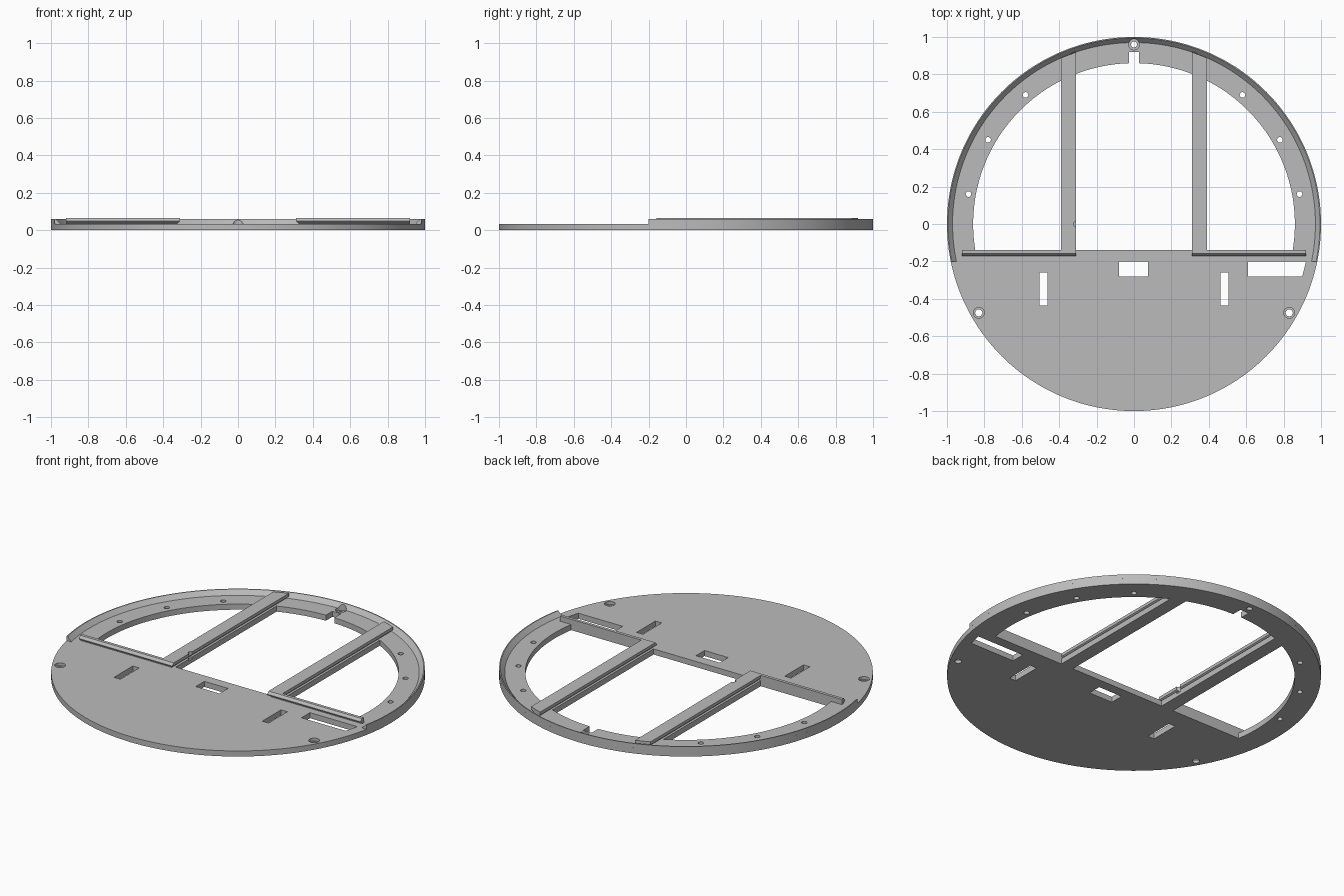
import bpy, bmesh
from math import sin, cos, asin, acos, pi, radians

cube = bpy.data.objects.get("Cube")
if cube:
    bpy.data.objects.remove(cube, do_unlink=True)

grey = bpy.data.materials.new("plain grey")
grey.use_nodes = True
colour = (0.5, 0.5, 0.5, 1)
grey.diffuse_color = colour
grey.node_tree.nodes["Principled BSDF"].inputs["Base Color"].default_value = colour

PLATE, RIM, RAIL = 0.033, 0.059, 0.064   # top heights
EDGE, OPEN_R, SEAT_R = -0.14, 0.86, 0.97  # opening edge, opening and rim radii


def loft(name, rings):
    """Skin a row of matching closed rings and cap both ends."""
    bm = bmesh.new()
    rows = [[bm.verts.new(p) for p in ring] for ring in rings]
    n = len(rows[0])
    for a, b in zip(rows, rows[1:]):
        for i in range(n):
            j = (i + 1) % n
            bm.faces.new((a[i], a[j], b[j], b[i]))
    bm.faces.new(rows[0])
    bm.faces.new(rows[-1])
    bmesh.ops.recalc_face_normals(bm, faces=bm.faces)
    mesh = bpy.data.meshes.new(name)
    bm.to_mesh(mesh)
    bm.free()
    mesh.materials.append(grey)
    ob = bpy.data.objects.new(name, mesh)
    bpy.context.collection.objects.link(ob)
    return ob


def prism(name, outline, z0=-0.1, z1=0.2):
    return loft(name, [[(x, y, z) for x, y in outline] for z in (z0, z1)])


def circle(x, y, r, n=32):
    return [(x + r * cos(2 * pi * i / n), y + r * sin(2 * pi * i / n)) for i in range(n)]


def box(x0, x1, y0, y1):
    return [(x0, y0), (x1, y0), (x1, y1), (x0, y1)]


def arc(r, a0, a1, n=48):
    return [(r * cos(a0 + (a1 - a0) * i / n), r * sin(a0 + (a1 - a0) * i / n))
            for i in range(n + 1)]


def flip(outline, s):
    return [(s * x, y) for x, y in outline]


def cut(ob, outline, z0=-0.1, z1=0.2):
    """Subtract a prism from an object."""
    tool = prism("cutter", outline, z0, z1)
    tool.hide_render = True
    mod = ob.modifiers.new("cut", "BOOLEAN")
    mod.operation, mod.solver, mod.object = "DIFFERENCE", "EXACT", tool
    bpy.context.view_layer.objects.active = ob
    bpy.ops.object.modifier_apply(modifier=mod.name)
    bpy.data.objects.remove(tool, do_unlink=True)


def smooth(ob):
    bpy.ops.object.select_all(action="DESELECT")
    ob.select_set(True)
    bpy.context.view_layer.objects.active = ob
    bpy.ops.object.shade_smooth_by_angle(angle=radians(25))


# Round base plate
plate = prism("base_plate", circle(0, 0, 1, 192), 0, PLATE)

# Raised rim with a sloping inner face, round the back
section = [(SEAT_R, PLATE), (1, PLATE), (1, RIM), (0.994, RIM)]
steps = 112
rings = []
for i in range(steps + 1):
    ring = []
    for r, z in section:
        start = -asin(0.2 / r)
        a = start + (pi - 2 * start) * i / steps
        ring.append((r * cos(a), r * sin(a), z))
    rings.append(ring)
rim = loft("raised_rim", rings)

# Large openings: the middle bay and the two side bays
cut(plate, [(-0.31, EDGE), (0.31, EDGE)] + arc(OPEN_R, acos(0.31 / OPEN_R), pi - acos(0.31 / OPEN_R)))
side_bay = [(0.39, EDGE)] + arc(OPEN_R, asin(EDGE / OPEN_R), acos(0.39 / OPEN_R))
for s in (-1, 1):
    cut(plate, flip(side_bay, s))

# Slots in the front half
cut(plate, box(-0.08, 0.075, -0.28, -0.2))
cut(plate, [(0.61, -0.28), (0.9, -0.28), (0.92, -0.2), (0.61, -0.2)])
for s in (-1, 1):
    cut(plate, flip(box(0.463, 0.505, -0.435, -0.26), s))

# Small holes round the ring and recessed screw holes in front
for s in (-1, 1):
    for x, y in ((0.58, 0.69), (0.78, 0.45), (0.885, 0.16)):
        cut(plate, circle(s * x, y, 0.015, 24))
    cut(plate, circle(s * 0.83, -0.475, 0.019))
    cut(plate, circle(s * 0.83, -0.475, 0.029), 0.016)

# Back notch and recessed screw hole
cut(plate, box(-0.028, 0.028, 0.8, 0.92))
cut(plate, circle(0, 0.96, 0.016))
for ob in (plate, rim):
    cut(ob, circle(0, 0.96, 0.029), 0.016)

# Grooved L-shaped rails: side inset, front inset, height
levels = ((0.014, 0.014, PLATE), (0.014, 0.014, 0.037), (0, 0, 0.046),
          (0, 0, 0.05), (0, 0.012, RAIL))
for s, name in ((-1, "right_rail"), (1, "left_rail")):
    rings = []
    for d, f, z in levels:
        outline = [(0.31 + d, f - 0.17), (0.92, f - 0.17), (0.92, EDGE),
                   (0.39 - d, EDGE), (0.39 - d, 0.888), (0.31 + d, 0.919)]
        rings.append([(s * x, y, z) for x, y in outline])
    rail = loft(name, rings)
    if s < 0:
        # Small half-round nick in the inner edge
        for ob in (rail, plate):
            cut(ob, circle(-0.31, 0, 0.014, 24), 0.02)

for ob in (plate, rim):
    smooth(ob)
